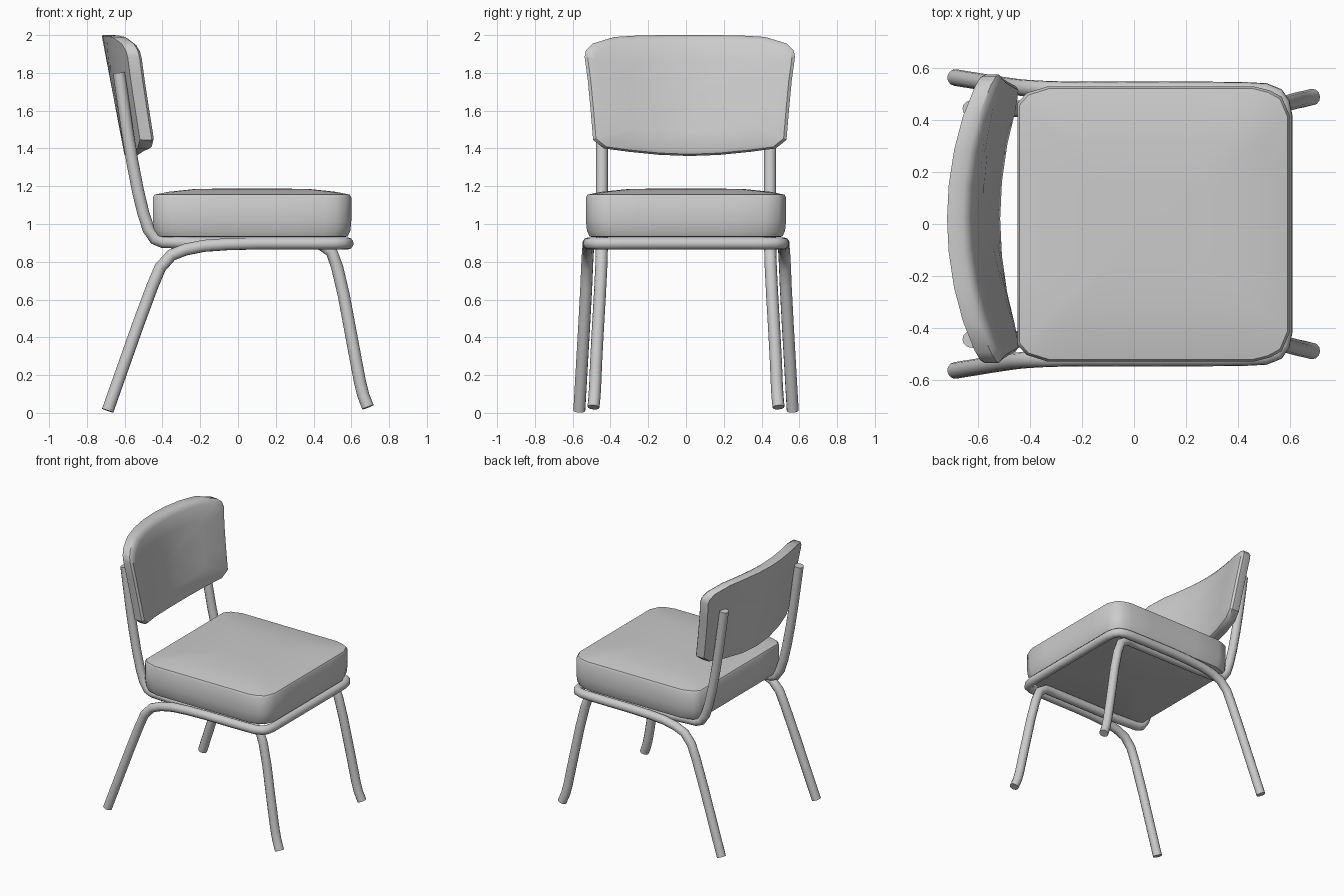
import bpy, bmesh

cube = bpy.data.objects.get("Cube")
if cube:
    bpy.data.objects.remove(cube)

grey = bpy.data.materials.new("light grey")
grey.use_nodes = True
COLOUR = (0.6, 0.6, 0.6, 1)
grey.diffuse_color = COLOUR
grey.node_tree.nodes["Principled BSDF"].inputs["Base Color"].default_value = COLOUR


def select_only(obj):
    bpy.ops.object.select_all(action="DESELECT")
    obj.select_set(True)
    bpy.context.view_layer.objects.active = obj


def soften(points):
    """Cut each bend once so that it reads as a bent pipe."""
    out = [points[0]]
    for a, b in zip(points, points[1:]):
        out += [tuple(p + (q - p) * t for p, q in zip(a, b)) for t in (0.25, 0.75)]
    return out + [points[-1]]


def tube(name, points, radius=0.032):
    curve = bpy.data.curves.new(name, "CURVE")
    curve.dimensions = "3D"
    curve.bevel_depth = radius
    curve.bevel_resolution = 4
    curve.use_fill_caps = True
    points = soften(points)
    spline = curve.splines.new("POLY")
    spline.points.add(len(points) - 1)
    for sp, p in zip(spline.points, points):
        sp.co = (*p, 1)
    obj = bpy.data.objects.new(name, curve)
    bpy.context.collection.objects.link(obj)
    obj.data.materials.append(grey)
    select_only(obj)
    bpy.ops.object.convert(target="MESH")
    bpy.ops.object.shade_smooth_by_angle(angle=0.9)


def cushion(name, outline, layers, place, angle):
    """Loft scaled copies of an outline, closing both ends at a centre point."""
    bm = bmesh.new()
    rings = [[bm.verts.new(place(a * s, b * s, h)) for a, b in outline]
             for s, h in layers]
    n = len(outline)
    for low, high in zip(rings, rings[1:]):
        for i in range(n):
            j = (i + 1) % n
            bm.faces.new((low[i], low[j], high[j], high[i]))
    for ring, h in ((rings[0], layers[0][1]), (rings[-1], layers[-1][1])):
        centre = bm.verts.new(place(0, 0, h))
        for i in range(n):
            bm.faces.new((ring[i], ring[(i + 1) % n], centre))
    bmesh.ops.recalc_face_normals(bm, faces=bm.faces)
    mesh = bpy.data.meshes.new(name)
    bm.to_mesh(mesh)
    bm.free()
    mesh.materials.append(grey)
    obj = bpy.data.objects.new(name, mesh)
    bpy.context.collection.objects.link(obj)
    select_only(obj)
    bpy.ops.object.shade_smooth_by_angle(angle=angle)


def mirrored(half):
    """Complete a half outline across its first axis."""
    return half + [(-a, b) for a, b in reversed(half) if a > 0]


# Seat cushion: rounded square with a crowned top
seat_half = [(0, -0.525), (0.25, -0.525), (0.465, -0.525), (0.505, -0.49),
             (0.53, -0.41), (0.53, -0.2), (0.53, 0), (0.53, 0.2), (0.53, 0.39),
             (0.515, 0.45), (0.49, 0.495), (0.42, 0.525), (0.25, 0.525), (0, 0.525)]
seat_layers = [(0.93, 0.93), (0.965, 0.935), (0.99, 0.965), (1, 1.02), (1, 1.14),
               (0.985, 1.155), (0.85, 1.17), (0.6, 1.184), (0.3, 1.188)]
cushion("seat_cushion", mirrored(seat_half), seat_layers,
        lambda a, b, h: (0.075 + b, a, h), 0.8)

# Backrest: tapered panel, leaning back and wrapping forward at the sides
back_half = [(0, -0.32), (0.16, -0.314), (0.32, -0.298), (0.455, -0.28),
             (0.512, -0.235), (0.525, -0.08), (0.54, 0.08), (0.557, 0.205),
             (0.55, 0.24), (0.515, 0.275), (0.40, 0.31), (0.27, 0.318),
             (0.13, 0.32), (0, 0.32)]
back_layers = [(0.3, 0), (0.6, 0), (0.85, 0), (0.99, 0), (1, 0.01), (1, 0.06),
               (0.97, 0.078), (0.9, 0.09), (0.6, 0.095), (0.3, 0.095)]
cushion("backrest", mirrored(back_half), back_layers,
        lambda a, b, h: (-0.661 - 0.19 * b + 0.38 * a * a + h, a + 0.02, 1.68 + b), 0.6)

# Back posts run under the seat and turn down into the front legs
for side, label in ((1, "left"), (-1, "right")):
    post = [(-0.63, 0.445, 1.8), (-0.573, 0.445, 1.4), (-0.515, 0.445, 1.1),
            (-0.46, 0.445, 0.93), (-0.38, 0.445, 0.897), (0.3, 0.445, 0.897),
            (0.48, 0.445, 0.895), (0.54, 0.45, 0.73), (0.62, 0.475, 0.3),
            (0.655, 0.482, 0.115), (0.688, 0.49, 0.03)]
    tube(label + "_post_and_front_leg", [(x, y * side, z) for x, y, z in post])

# Rear legs bend into one rail that wraps around the front of the seat
rail_half = [(-0.69, 0.565, 0.012), (-0.475, 0.53, 0.62), (-0.39, 0.522, 0.82),
             (-0.24, 0.517, 0.88), (0, 0.517, 0.897), (0.4, 0.517, 0.897),
             (0.54, 0.51, 0.897), (0.58, 0.45, 0.897), (0.58, 0.3, 0.897)]
tube("rear_legs_and_seat_rail",
     rail_half + [(x, -y, z) for x, y, z in reversed(rail_half)])
